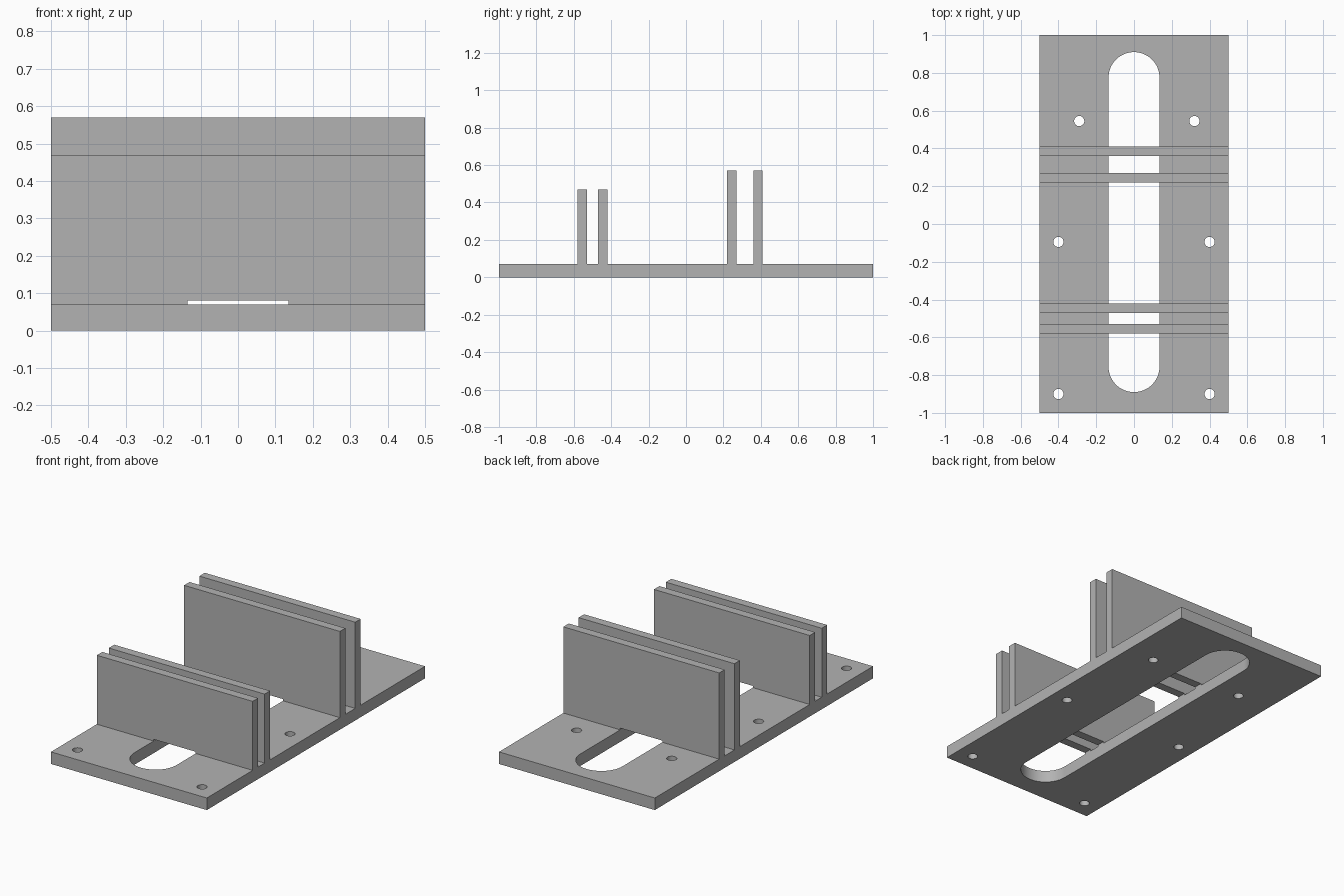
import bpy
import bmesh
from math import pi, cos, sin

cube = bpy.data.objects.get("Cube")
if cube:
    bpy.data.objects.remove(cube, do_unlink=True)

PLATE_TOP = 0.07
HALF_WIDTH = 0.5
SLOT_RADIUS = 0.135
SLOT_TOP = 0.08

grey = bpy.data.materials.new("plain grey")
grey.use_nodes = True
GREY = (0.45, 0.45, 0.45, 1)
grey.diffuse_color = GREY
grey.node_tree.nodes["Principled BSDF"].inputs["Base Color"].default_value = GREY


def prism(name, outline, offset):
    """Extrude a closed outline of 3D points along an offset vector."""
    bm = bmesh.new()
    face = bm.faces.new([bm.verts.new(p) for p in outline])
    result = bmesh.ops.extrude_face_region(bm, geom=[face])
    moved = [v for v in result["geom"] if isinstance(v, bmesh.types.BMVert)]
    bmesh.ops.translate(bm, verts=moved, vec=offset)
    bmesh.ops.recalc_face_normals(bm, faces=bm.faces)
    mesh = bpy.data.meshes.new(name)
    bm.to_mesh(mesh)
    bm.free()
    mesh.materials.append(grey)
    obj = bpy.data.objects.new(name, mesh)
    bpy.context.collection.objects.link(obj)
    return obj


def arc(x, y, radius, start, end, steps, z):
    angles = [start + (end - start) * i / steps for i in range(steps + 1)]
    return [(x + radius * cos(a), y + radius * sin(a), z) for a in angles]


def cut(target, cutter):
    """Subtract the cutter from the target, then discard the cutter."""
    mod = target.modifiers.new("cut", "BOOLEAN")
    mod.operation = "DIFFERENCE"
    mod.solver = "EXACT"
    mod.object = cutter
    bpy.context.view_layer.objects.active = target
    bpy.ops.object.modifier_apply(modifier=mod.name)
    bpy.data.objects.remove(cutter, do_unlink=True)


# Base plate
corners = [(-HALF_WIDTH, -1, 0), (HALF_WIDTH, -1, 0),
           (HALF_WIDTH, 1, 0), (-HALF_WIDTH, 1, 0)]
plate = prism("base_plate", corners, (0, 0, PLATE_TOP))

# Long rounded slot through the plate
slot = (arc(0, 0.775, SLOT_RADIUS, 0, pi, 32, -0.1)
        + arc(0, -0.755, SLOT_RADIUS, pi, 2 * pi, 32, -0.1))
cut(plate, prism("slot_cutter", slot, (0, 0, 0.3)))

# Screw holes
for x, y in [(-0.4, -0.9), (0.4, -0.9), (-0.4, -0.095), (0.4, -0.095),
             (-0.29, 0.545), (0.32, 0.545)]:
    circle = arc(x, y, 0.027, 0, 2 * pi, 32, -0.1)[:-1]
    cut(plate, prism("hole_cutter", circle, (0, 0, 0.3)))

# Upright walls, each with a shallow notch where it bridges the slot
for name, y, top in [("front_outer_wall", -0.58, 0.47),
                     ("front_inner_wall", -0.47, 0.47),
                     ("back_inner_wall", 0.22, 0.57),
                     ("back_outer_wall", 0.36, 0.57)]:
    half = [(HALF_WIDTH, top), (HALF_WIDTH, PLATE_TOP),
            (SLOT_RADIUS, PLATE_TOP), (SLOT_RADIUS, SLOT_TOP)]
    profile = half + [(-x, z) for x, z in reversed(half)]
    prism(name, [(x, y, z) for x, z in profile], (0, 0.05, 0))

# Smooth the curved slot and hole walls, keeping edges sharp
bpy.ops.object.select_all(action="DESELECT")
plate.select_set(True)
bpy.context.view_layer.objects.active = plate
bpy.ops.object.shade_smooth_by_angle(angle=pi / 6)
